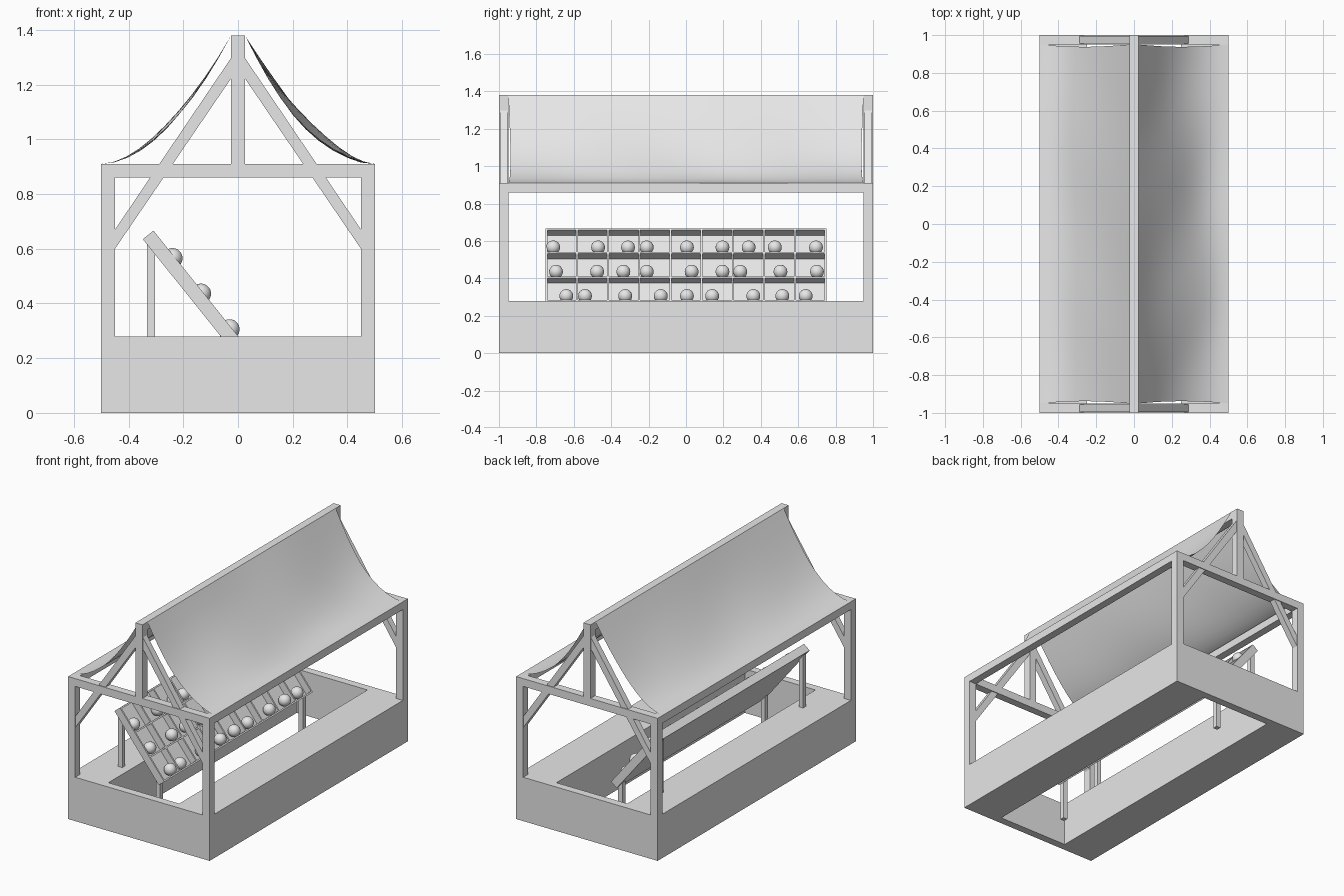
import bpy, bmesh, math
from mathutils import Vector, Matrix

if "Cube" in bpy.data.objects:
    bpy.data.objects.remove(bpy.data.objects["Cube"], do_unlink=True)

grey = bpy.data.materials.new("plain_grey")
grey.use_nodes = True
grey.diffuse_color = (0.8, 0.8, 0.8, 1)
grey.node_tree.nodes["Principled BSDF"].inputs["Base Color"].default_value = (0.8, 0.8, 0.8, 1)


def finish(name, bm, smooth=False):
    bmesh.ops.recalc_face_normals(bm, faces=bm.faces)
    mesh = bpy.data.meshes.new(name)
    bm.to_mesh(mesh)
    bm.free()
    mesh.materials.append(grey)
    for p in mesh.polygons:
        p.use_smooth = smooth
    obj = bpy.data.objects.new(name, mesh)
    bpy.context.collection.objects.link(obj)
    return obj


def add_box(bm, lo, hi, matrix=Matrix()):
    lo, hi = Vector(lo), Vector(hi)
    m = matrix @ Matrix.Translation((lo + hi) / 2) @ Matrix.Diagonal((*(hi - lo), 1))
    bmesh.ops.create_cube(bm, size=1, matrix=m)


def box(name, lo, hi):
    bm = bmesh.new()
    add_box(bm, lo, hi)
    return finish(name, bm)


def prism(name, profile, y0, y1):
    # extrude an xz outline along y
    bm = bmesh.new()
    face = bm.faces.new([bm.verts.new((x, y0, z)) for x, z in profile])
    ext = bmesh.ops.extrude_face_region(bm, geom=[face])
    verts = [v for v in ext["geom"] if isinstance(v, bmesh.types.BMVert)]
    bmesh.ops.translate(bm, verts=verts, vec=(0, y1 - y0, 0))
    return finish(name, bm)


T = 0.05          # timber width
DECK = 0.28       # counter height
EAVE = 0.91
RIDGE = 1.38

# counter: a block with an open well through the middle
bm = bmesh.new()
rings = []
for z in (0, DECK):
    for hx, hy in ((0.5, 1), (0.25, 0.95)):
        rings.append([bm.verts.new((sx * hx, sy * hy, z))
                      for sx, sy in ((-1, -1), (1, -1), (1, 1), (-1, 1))])
for a, b in ((0, 1), (2, 3), (0, 2), (1, 3)):
    for i in range(4):
        j = (i + 1) % 4
        bm.faces.new((rings[a][i], rings[a][j], rings[b][j], rings[b][i]))
finish("counter", bm)

# timber frame
for ys, end in ((-1, "front"), (1, "back")):
    y0, y1 = sorted((ys, ys * (1 - T)))
    box(end + "_cross_beam", (-0.5, y0, EAVE - T), (0.5, y1, EAVE))
    box(end + "_king_post", (-T / 2, y0, EAVE), (T / 2, y1, RIDGE - T))
    for s, side in ((1, "left"), (-1, "right")):
        x0, x1 = sorted((s * 0.5, s * (0.5 - T)))
        box(f"{end}_{side}_post", (x0, y0, DECK), (x1, y1, EAVE - T))
        brace = [(0.01, 1.318), (0.01, 1.23), (0.47, 0.575), (0.47, 0.643)]
        brace = [(0.01, 1.32), (0.01, 1.245), (0.47, 0.57), (0.47, 0.64)]
        prism(f"{end}_{side}_brace", [(s * x, z) for x, z in brace], y0 + 0.005, y1 - 0.005)
for s, side in ((1, "left"), (-1, "right")):
    x0, x1 = sorted((s * 0.5, s * (0.5 - T)))
    box(side + "_eave_beam", (x0, -0.95, EAVE - T), (x1, 0.95, EAVE))
box("ridge_beam", (-T / 2, -1, RIDGE - T), (T / 2, 1, RIDGE))


# sagging cloth roof, one sheet per side
def cloth(name, s, ripple):
    bm = bmesh.new()
    nu, nv = 10, 24
    grid = []
    for i in range(nu + 1):
        u = i / nu
        row = []
        for j in range(nv + 1):
            v = 2 * j / nv - 1
            bulge = math.sin(math.pi * u)
            wave = math.sin(3.1 * v + 2.5 * u + s) + 0.5 * math.sin(7 * v - 3 * u)
            off = ripple * bulge * wave
            row.append(bm.verts.new((s * (0.025 + 0.475 * u + off), v * (0.95 - 0.012 * bulge),
                                     EAVE + (RIDGE - EAVE) * (1 - u) ** 1.8 + 0.6 * off)))
        grid.append(row)
    for i in range(nu):
        for j in range(nv):
            bm.faces.new((grid[i][j], grid[i + 1][j], grid[i + 1][j + 1], grid[i][j + 1]))
    finish(name, bm, True)


cloth("left_cloth", 1, 0.01)
cloth("right_cloth", -1, 0.004)

# tilted display tray: local x runs down the slope, local z is the outward normal
COLS, ROWS = 9, 3
CELL = 1.5 / COLS
angle = math.atan2(0.78, 0.626)
tilt = Matrix.Translation((-0.348, 0, 0.635)) @ Matrix.Rotation(angle, 4, "Y")
LEN = ROWS * CELL
W = 0.005
bm = bmesh.new()
add_box(bm, (0, -0.75, 0), (LEN, 0.75, W), tilt)
for r in range(ROWS + 1):
    x = min(max(r * CELL, W), LEN - W)
    add_box(bm, (x - W, -0.75, 0), (x + W, 0.75, T), tilt)
for c in range(COLS + 1):
    y = min(max(-0.75 + c * CELL, W - 0.75), 0.75 - W)
    add_box(bm, (0, y - W, 0), (LEN, y + W, T), tilt)
finish("display_tray", bm)

# tray legs
for s, end in ((-1, "front"), (1, "back")):
    y0, y1 = sorted((s * 0.705, s * 0.735))
    prism(end + "_tall_leg", [(-0.333, DECK), (-0.303, DECK), (-0.303, 0.58), (-0.333, 0.617)], y0, y1)
    prism(end + "_short_leg", [(-0.065, 0), (-0.035, 0), (-0.035, 0.247), (-0.065, 0.284)], y0, y1)

# round goods, one in each compartment
goods = [(-.71, -.47, -.31, -.21, .005, .195, .335, .475, .695),
         (-.695, -.475, -.335, -.21, .03, .195, .29, .505, .7),
         (-.64, -.54, -.325, -.135, .005, .14, .36, .515, .64)]
bm = bmesh.new()
for r, ys in enumerate(goods):
    for y in ys:
        m = tilt @ Matrix.Translation((r * CELL + 0.122, y, 0.041))
        bmesh.ops.create_uvsphere(bm, u_segments=24, v_segments=12, radius=0.037, matrix=m)
finish("round_goods", bm, True)
